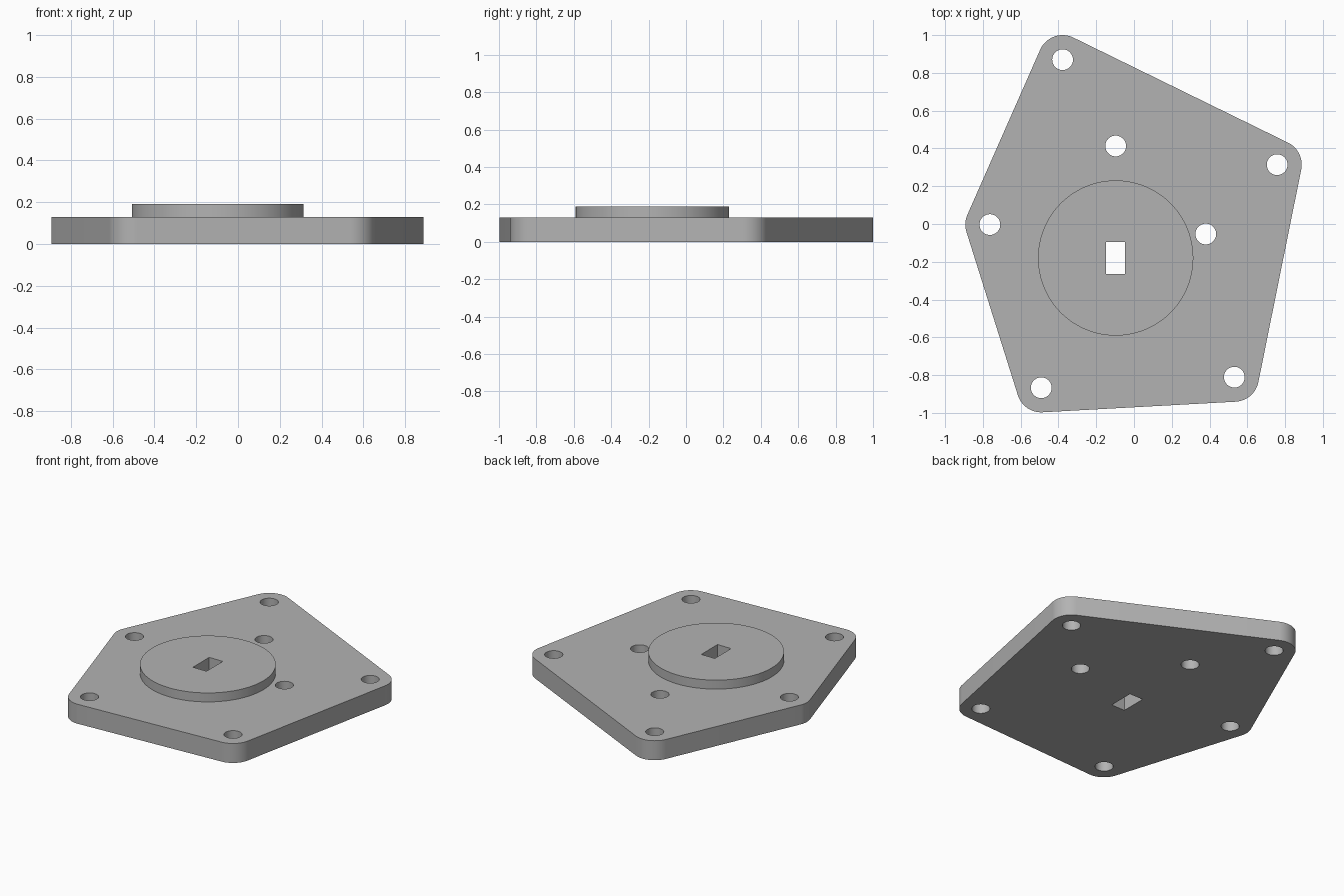
import bpy
import bmesh
from math import cos, sin, tau, radians
from mathutils import Vector
from mathutils.geometry import convex_hull_2d

if "Cube" in bpy.data.objects:
    bpy.data.objects.remove(bpy.data.objects["Cube"])

THICKNESS, BOSS_TOP = 0.13, 0.19
CORNER_RADIUS, HOLE_RADIUS, BOSS_RADIUS = 0.13, 0.055, 0.411
CORNERS = [(-0.378, 0.87), (-0.763, -0.003), (-0.491, -0.867),
           (0.531, -0.811), (0.758, 0.314)]
INNER_HOLES = [(-0.097, 0.413), (0.38, -0.053)]
CENTRE = (-0.097, -0.18)
SLOT_SIZE = (0.1, 0.172)

grey = bpy.data.materials.new("plain grey")
grey.use_nodes = True
colour = (0.45, 0.45, 0.45, 1)
grey.diffuse_color = colour
grey.node_tree.nodes["Principled BSDF"].inputs["Base Color"].default_value = colour


def circle(centre, radius, count):
    return [(centre[0] + radius * cos(tau * i / count),
             centre[1] + radius * sin(tau * i / count)) for i in range(count)]


def prism(name, outline, bottom, top):
    """Extrude a flat outline into a closed solid."""
    bm = bmesh.new()
    face = bm.faces.new([bm.verts.new((x, y, bottom)) for x, y in outline])
    moved = bmesh.ops.extrude_face_region(bm, geom=[face])["geom"]
    verts = [v for v in moved if isinstance(v, bmesh.types.BMVert)]
    bmesh.ops.translate(bm, verts=verts, vec=(0, 0, top - bottom))
    bmesh.ops.recalc_face_normals(bm, faces=bm.faces)
    mesh = bpy.data.meshes.new(name)
    bm.to_mesh(mesh)
    bm.free()
    mesh.materials.append(grey)
    obj = bpy.data.objects.new(name, mesh)
    bpy.context.collection.objects.link(obj)
    return obj


def combine(target, tool, operation):
    """Apply a boolean and discard the tool."""
    tool.hide_render = True
    mod = target.modifiers.new(operation.title(), "BOOLEAN")
    mod.operation, mod.object, mod.solver = operation, tool, "EXACT"
    bpy.context.view_layer.objects.active = target
    bpy.ops.object.modifier_apply(modifier=mod.name)
    bpy.data.objects.remove(tool)


# Five-sided plate: hull around the rounded corners
rim = [Vector(p) for c in CORNERS for p in circle(c, CORNER_RADIUS, 96)]
outline = [rim[i] for i in convex_hull_2d(rim)]
plate = prism("mounting_plate", outline, 0, THICKNESS)

# Raised round boss
boss = prism("round_boss", circle(CENTRE, BOSS_RADIUS, 96), THICKNESS / 2, BOSS_TOP)
combine(plate, boss, "UNION")

# Bolt holes through the plate
for hole in CORNERS + INNER_HOLES:
    cutter = prism("hole_cutter", circle(hole, HOLE_RADIUS, 40), -0.1, 0.3)
    combine(plate, cutter, "DIFFERENCE")

# Rectangular slot through the boss
slot = [(CENTRE[0] + sx * SLOT_SIZE[0] / 2, CENTRE[1] + sy * SLOT_SIZE[1] / 2)
        for sx, sy in ((-1, -1), (1, -1), (1, 1), (-1, 1))]
combine(plate, prism("slot_cutter", slot, -0.1, 0.3), "DIFFERENCE")

# Smooth the curved walls, keep the rims sharp
bpy.ops.object.select_all(action="DESELECT")
plate.select_set(True)
bpy.context.view_layer.objects.active = plate
bpy.ops.object.shade_smooth_by_angle(angle=radians(30))
